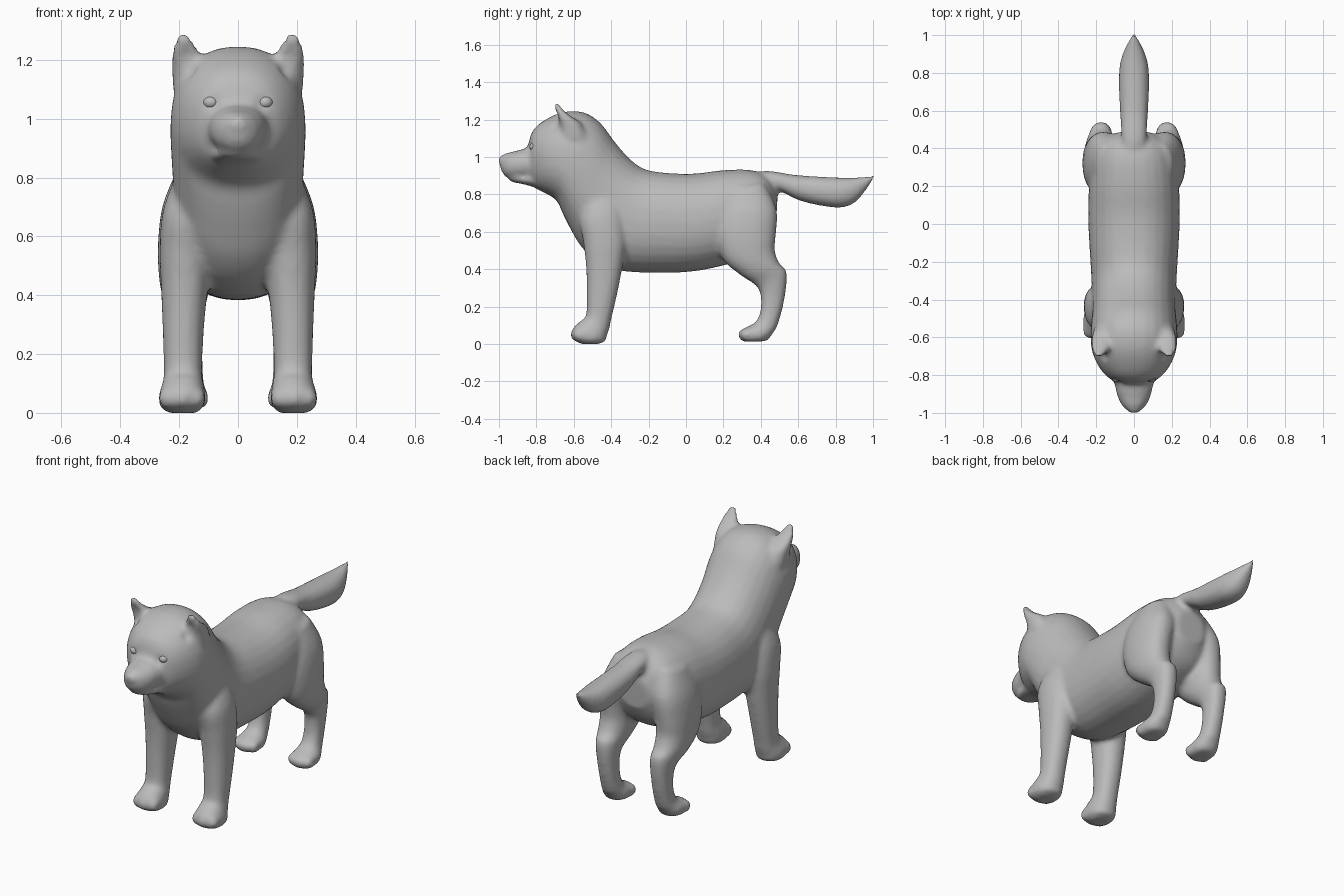
import bpy, bmesh, math
from mathutils import Matrix, Vector

grey = bpy.data.materials.new("coat grey")
grey.diffuse_color = (0.5, 0.5, 0.5, 1)


def catmull(a, b, c, d, t):
    return [0.5 * (2 * q + (r - p) * t + (2 * p - 5 * q + 4 * r - s) * t * t
                   + (3 * q - p - 3 * r + s) * t ** 3) for p, q, r, s in zip(a, b, c, d)]


def loft(bm, rings, side=1, n=28, steps=4):
    """Rings are (x, y1, z1, y2, z2, half_width): ovals spanning two profile points."""
    pts = []
    last = len(rings) - 1
    for i in range(last):
        q = [rings[max(0, min(last, i + k))] for k in (-1, 0, 1, 2)]
        pts += [catmull(*q, s / steps) for s in range(steps)]
    pts.append(rings[-1])
    loops = []
    for x, y1, z1, y2, z2, w in pts:
        loop = []
        for k in range(n):
            a = 2 * math.pi * k / n
            c, s = [math.copysign(abs(v) ** 0.9, v) for v in (math.cos(a), math.sin(a))]
            loop.append(bm.verts.new((side * (x + w * s),
                                      (y1 + y2) / 2 + c * (y1 - y2) / 2,
                                      (z1 + z2) / 2 + c * (z1 - z2) / 2)))
        loops.append(loop)
    for a, b in zip(loops, loops[1:]):
        for k in range(n):
            j = (k + 1) % n
            bm.faces.new((a[k], a[j], b[j], b[k]))
    bm.faces.new(loops[0])
    bm.faces.new(loops[-1])


def ball(bm, centre, radii):
    m = Matrix.Translation(Vector(centre)) @ Matrix.Diagonal((*radii, 1))
    bmesh.ops.create_uvsphere(bm, u_segments=20, v_segments=14, radius=1, matrix=m)


def finish(bm, name):
    bmesh.ops.recalc_face_normals(bm, faces=bm.faces)
    me = bpy.data.meshes.new(name)
    bm.to_mesh(me)
    bm.free()
    me.materials.append(grey)
    for p in me.polygons:
        p.use_smooth = True
    ob = bpy.data.objects.new(name, me)
    bpy.context.collection.objects.link(ob)
    return ob


# head, neck and torso in one run
TORSO = [
    (0, -.845, 1.06, -.84, .87, .08), (0, -.82, 1.14, -.80, .83, .14),
    (0, -.76, 1.195, -.74, .80, .19), (0, -.66, 1.24, -.69, .765, .222),
    (0, -.55, 1.24, -.66, .70, .23), (0, -.46, 1.185, -.62, .62, .228),
    (0, -.38, 1.08, -.56, .52, .222), (0, -.30, .99, -.47, .44, .222),
    (0, -.22, .935, -.34, .39, .226), (0, -.1, .915, -.1, .382, .237),
    (0, .05, .912, .05, .39, .243), (0, .2, .93, .2, .42, .238),
    (0, .35, .93, .33, .46, .22), (0, .44, .89, .42, .52, .18),
    (0, .49, .80, .48, .62, .09)]
MUZZLE = [
    (0, -.78, 1.05, -.78, .87, .115), (0, -.86, 1.045, -.86, .885, .10),
    (0, -.92, 1.03, -.92, .885, .085), (0, -.965, 1.02, -.965, .895, .06),
    (0, -1.0, 1.0, -.99, .93, .025)]
JAW = [
    (0, -.78, .93, -.78, .83, .10), (0, -.87, .905, -.87, .855, .08),
    (0, -.93, .90, -.925, .865, .05), (0, -.945, .895, -.945, .875, .025)]
TAIL = [
    (0, .36, .92, .40, .80, .06), (0, .45, .925, .49, .82, .068),
    (0, .58, .905, .60, .77, .074), (0, .72, .895, .72, .74, .08),
    (0, .83, .89, .83, .73, .077), (0, .91, .89, .90, .755, .058),
    (0, .97, .897, .96, .82, .03), (0, 1.012, .905, 1.0, .88, .008)]
FRONT_LEG = [
    (.13, -.52, .82, -.36, .82, .075), (.16, -.57, .68, -.33, .70, .095),
    (.178, -.55, .55, -.32, .56, .088), (.182, -.535, .42, -.335, .44, .08),
    (.186, -.53, .28, -.365, .28, .07), (.187, -.535, .15, -.40, .13, .065),
    (.187, -.57, .12, -.41, .08, .07), (.19, -.61, .075, -.425, .04, .08),
    (.19, -.61, .03, -.43, .015, .075), (.19, -.56, 0, -.47, 0, .05)]
HIND_LEG = [
    (.13, .20, .82, .42, .86, .07), (.155, .16, .70, .485, .72, .10),
    (.177, .16, .58, .48, .58, .095), (.18, .20, .45, .475, .50, .09),
    (.18, .29, .37, .50, .43, .078), (.175, .385, .30, .54, .38, .06),
    (.172, .40, .20, .525, .23, .052), (.172, .375, .12, .49, .10, .055),
    (.175, .31, .085, .465, .06, .07), (.175, .275, .055, .45, .035, .075),
    (.175, .30, .012, .43, .015, .055)]
EAR = [
    (.16, -.675, 1.08, -.52, 1.10, .06), (.165, -.675, 1.16, -.56, 1.18, .06),
    (.175, -.685, 1.21, -.61, 1.215, .052), (.183, -.70, 1.26, -.655, 1.25, .036),
    (.186, -.706, 1.292, -.68, 1.285, .016)]

body = bmesh.new()
for part in (TORSO, MUZZLE, JAW, TAIL):
    loft(body, part)
ball(body, (0, -.967, .985), (.036, .04, .03))          # nose
for side in (1, -1):
    for part in (FRONT_LEG, HIND_LEG, EAR):
        loft(body, part, side)
    for off in (-.05, 0, .05):                          # toes
        ball(body, (side * (.19 + off), -.58 + abs(off) * .3, .05), (.03, .04, .038))
        ball(body, (side * (.175 + off), .315 + abs(off) * .3, .05), (.028, .038, .034))
dog_body = finish(body, "dog_body")

# hollows for the eye sockets and ears
cut = bmesh.new()
for side in (1, -1):
    ball(cut, (side * .092, -.868, 1.055), (.045, .045, .038))
    ball(cut, (side * .172, -.71, 1.195), (.036, .035, .06))
hollows = finish(cut, "hollow_cutter")
hollows.hide_render = True

# fuse into one skin, carve, then soften
for step in ("fuse", "carve", "refuse"):
    if step == "carve":
        mod = dog_body.modifiers.new(step, 'BOOLEAN')
        mod.operation = 'DIFFERENCE'
        mod.object = hollows
    else:
        mod = dog_body.modifiers.new(step, 'REMESH')
        mod.mode = 'VOXEL'
        mod.voxel_size = .012
        mod.use_smooth_shade = True
soften = dog_body.modifiers.new("soften", 'SMOOTH')
soften.factor = .5
soften.iterations = 6

# eyeballs
for side, label in ((1, "left_eye"), (-1, "right_eye")):
    eye = bmesh.new()
    ball(eye, (side * .092, -.81, 1.055), (.027, .027, .023))
    finish(eye, label)
